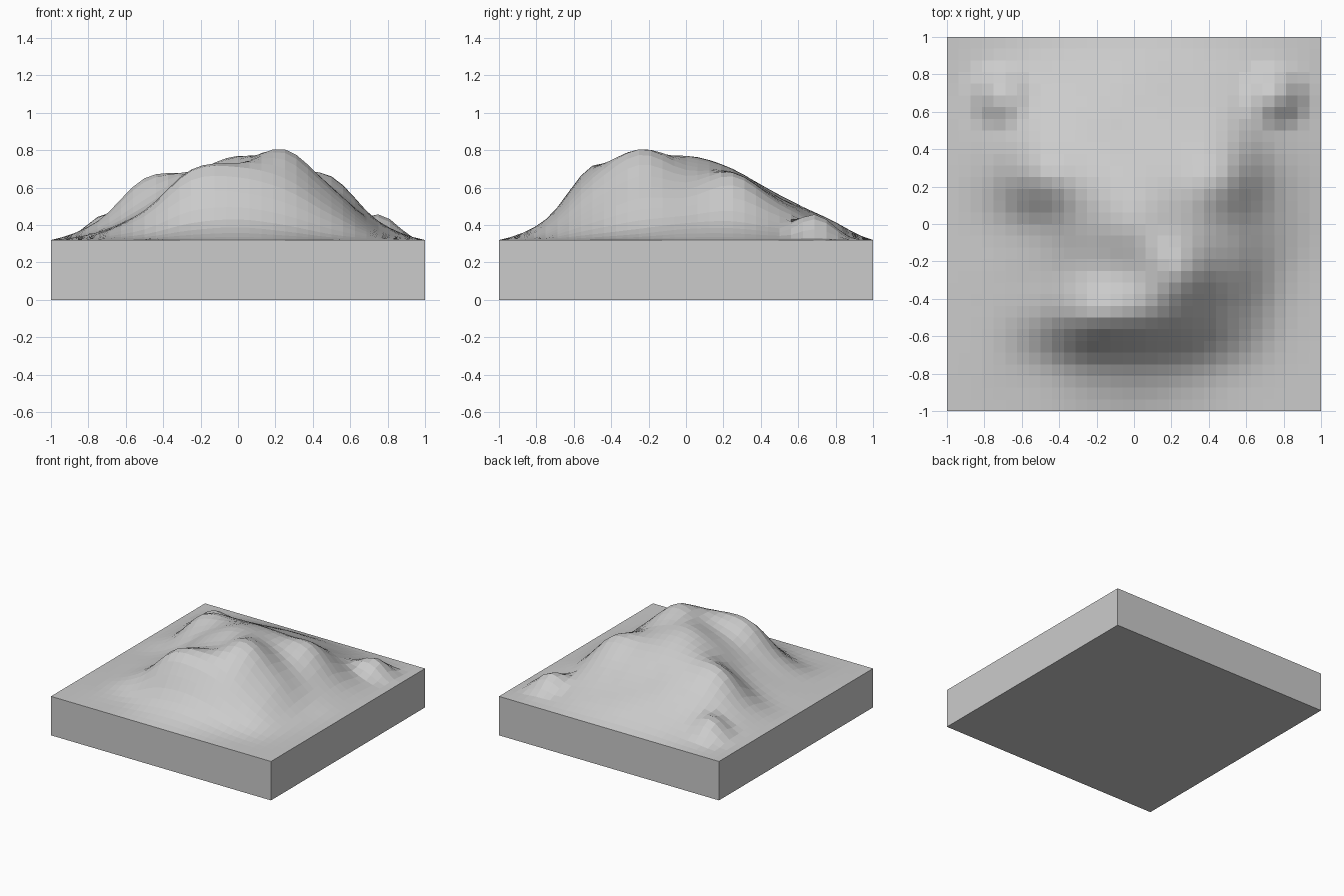
import bpy, bmesh, math

if "Cube" in bpy.data.objects:
    bpy.data.objects.remove(bpy.data.objects["Cube"])

BASE, N = 0.32, 32

# Hill heights above the slab in hundredths, every 0.25 units (back row first)
HEIGHTS = [
    [3, 8, 11, 12, 10, 7, 3],
    [8, 20, 24, 23, 22, 19, 6],
    [10, 33, 36, 38, 36, 34, 10],
    [5, 18, 35, 45, 40, 27, 9],
    [4, 15, 31, 40, 48.5, 28, 6],
    [3, 15, 37, 39, 33, 17, 3],
    [1, 3, 9, 11, 8, 3, 0.5],
]
# Small knolls on the back corners: x, y, added height, radius
KNOLLS = [(0.76, 0.69, 0.10, 0.21), (-0.71, 0.69, 0.09, 0.21)]


def control(i, j):
    inside = 1 <= i <= 7 and 1 <= j <= 7
    return HEIGHTS[7 - j][i - 1] / 100 if inside else 0.0


def spline(a, b, c, d, t):
    return b + 0.5 * t * (c - a + t * (2*a - 5*b + 4*c - d + t * (3*(b - c) + d - a)))


def height(x, y):
    u, v = (x + 1) * 4, (y + 1) * 4
    i, j = min(int(u), 7), min(int(v), 7)
    rows = [spline(*[control(i + k, j + m) for k in (-1, 0, 1, 2)], u - i)
            for m in (-1, 0, 1, 2)]
    h = spline(*rows, v - j)
    for kx, ky, kh, r in KNOLLS:
        d = math.hypot(x - kx, y - ky) / r
        if d < 1:
            h += kh * (0.5 + 0.5 * math.cos(math.pi * d))
    edge = max(abs(x), abs(y))
    return 0.0 if edge > 0.999 else max(h, 0.0)


# Sculpted top surface
bm = bmesh.new()
bmesh.ops.create_grid(bm, x_segments=N, y_segments=N, size=1)
for v in bm.verts:
    v.co.z = BASE + height(v.co.x, v.co.y)

# Slab sides and underside
rim = [e for e in bm.edges if e.is_boundary]
ext = bmesh.ops.extrude_edge_only(bm, edges=rim)["geom"]
for v in ext:
    if isinstance(v, bmesh.types.BMVert):
        v.co.z = 0
bmesh.ops.holes_fill(bm, edges=[e for e in bm.edges if e.is_boundary], sides=0)
bmesh.ops.recalc_face_normals(bm, faces=bm.faces)
mesh = bpy.data.meshes.new("terrain_block")
bm.to_mesh(mesh)
bm.free()

grey = bpy.data.materials.new("light grey")
grey.diffuse_color = (0.6, 0.6, 0.6, 1)
grey.use_nodes = True
grey.node_tree.nodes["Principled BSDF"].inputs["Base Color"].default_value = grey.diffuse_color
mesh.materials.append(grey)
terrain = bpy.data.objects.new("terrain_block", mesh)
bpy.context.collection.objects.link(terrain)
